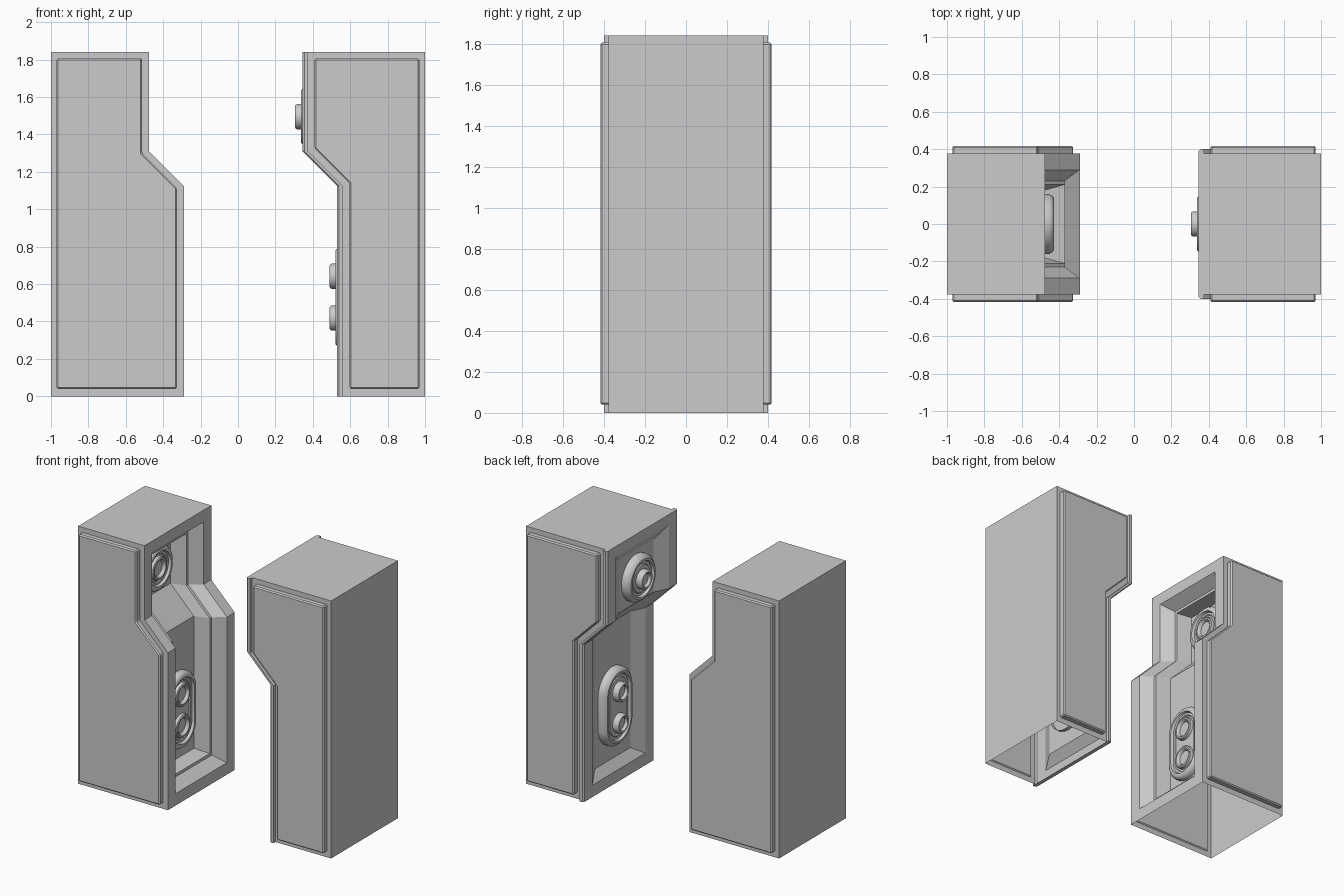
import bpy, bmesh, math

cube = bpy.data.objects.get("Cube")
if cube:
    bpy.data.objects.remove(cube, do_unlink=True)

grey = bpy.data.materials.new("plain_grey")
grey.use_nodes = True
colour = (0.6, 0.6, 0.6, 1)
grey.diffuse_color = colour
grey.node_tree.nodes["Principled BSDF"].inputs["Base Color"].default_value = colour

HEIGHT, BEND_LOW, BEND_HIGH = 1.84, 1.125, 1.31


def finish(bm, name, smooth=False):
    bmesh.ops.recalc_face_normals(bm, faces=bm.faces)
    mesh = bpy.data.meshes.new(name)
    bm.to_mesh(mesh)
    bm.free()
    ob = bpy.data.objects.new(name, mesh)
    bpy.context.collection.objects.link(ob)
    mesh.materials.append(grey)
    if smooth:
        bpy.ops.object.select_all(action='DESELECT')
        ob.select_set(True)
        bpy.context.view_layer.objects.active = ob
        bpy.ops.object.shade_smooth_by_angle(angle=math.radians(35))
    return ob


def bridge(bm, a, b, skip=None):
    n = len(a)
    for i in range(n):
        if i != skip:
            j = (i + 1) % n
            f = bm.faces.new((a[i], a[j], b[j], b[i]))
            if f.calc_area() < 1e-6:
                bm.faces.remove(f)


def cabinet(name, front, back_x, facing, rings):
    """Hollow shell, open underneath; rings are (half width, bottom, top, depth)."""
    bm = bmesh.new()
    loops = []
    for k, (w, low, top, depth) in enumerate(rings):
        zs = (low, BEND_LOW, BEND_HIGH, top)
        pts = [(w, z) for z in zs] + [(-w, z) for z in reversed(zs)]
        loops.append([bm.verts.new((back_x if k == 0 else front(z) - facing * depth, y, z))
                      for y, z in pts])
    for k in range(len(loops) - 1):
        bridge(bm, loops[k], loops[k + 1], skip=7 if k == 0 else None)
    for cap in (loops[0], loops[-1]):
        for i in range(3):
            bm.faces.new((cap[i], cap[i + 1], cap[6 - i], cap[7 - i]))
    return finish(bm, name)


def side_panel(name, front, back_x, facing, inset, shift, side):
    """Bevelled panel that follows the stepped cabinet outline."""
    low, top = 0.04, HEIGHT - 0.035
    back = back_x + facing * 0.03
    outline = [(back, low), (front(low) - facing * inset, low),
               (front(0) - facing * inset, BEND_LOW + shift),
               (front(HEIGHT) - facing * inset, BEND_HIGH + shift),
               (front(HEIGHT) - facing * inset, top), (back, top)]
    bm = bmesh.new()
    face = bm.faces.new([bm.verts.new((x, side * 0.37, z)) for x, z in outline])
    out = bmesh.ops.extrude_face_region(bm, geom=[face])
    moved = [v for v in out["geom"] if isinstance(v, bmesh.types.BMVert)]
    bmesh.ops.translate(bm, verts=moved, vec=(0, side * 0.048, 0))
    ob = finish(bm, name)
    mod = ob.modifiers.new("edge_bevel", 'BEVEL')
    mod.width = 0.008
    mod.segments = 1


def round_part(name, front, facing, z, half_len, rings, count=32):
    """Disc or long oval turned about x; rings are (radius, depth)."""
    bm = bmesh.new()
    loops = []
    for r, depth in rings:
        loop = []
        for i in range(count):
            a = (i + 0.5) * math.tau / count
            dz = r * math.cos(a) + math.copysign(half_len, math.cos(a))
            loop.append(bm.verts.new((front(z) - facing * depth, r * math.sin(a), z + dz)))
        loops.append(loop)
    for a, b in zip(loops, loops[1:]):
        bridge(bm, a, b)
    bm.faces.new(loops[-1])
    finish(bm, name, smooth=True)


def stepped(upper, lower):
    def front(z):
        t = min(1, max(0, (z - BEND_LOW) / (BEND_HIGH - BEND_LOW)))
        return lower + (upper - lower) * t
    return front


socket_front = stepped(-0.475, -0.29)
plug_front = stepped(0.345, 0.53)

# Cabinet shells with their recessed faces
cabinet("socket_cabinet", socket_front, -1, 1, [
    (0.377, 0, HEIGHT, 0), (0.377, 0, HEIGHT, 0), (0.29, 0.085, 1.755, 0),
    (0.23, 0.14, 1.70, 0.08), (0.21, 0.16, 1.68, 0.08), (0.18, 0.18, 1.67, 0.185)])
cabinet("plug_cabinet", plug_front, 1, -1, [
    (0.377, 0, HEIGHT, 0), (0.377, 0, HEIGHT, 0.03), (0.40, 0, HEIGHT, 0.03),
    (0.40, 0, HEIGHT, 0.01), (0.39, 0, HEIGHT, 0), (0.30, 0.085, 1.765, 0),
    (0.20, 0.15, 1.69, 0.05)])

# Raised panels on both sides of each cabinet
for side, label in ((-1, "front"), (1, "back")):
    side_panel("socket_panel_" + label, socket_front, -1, 1, 0.037, -0.012, side)
    side_panel("plug_panel_" + label, plug_front, 1, -1, 0.065, 0.015, side)

# Round and oval base plates
plug_base = [(0.165, 0.08), (0.165, 0.02), (0.155, 0.005), (0.14, -0.008),
             (0.125, -0.008), (0.118, 0.01), (0.10, 0.01), (0.095, 0.003)]
socket_base = [(0.16, 0.20), (0.16, 0.16), (0.15, 0.145), (0.138, 0.137),
               (0.122, 0.137), (0.115, 0.155), (0.10, 0.155), (0.095, 0.162)]
# Hollow plug tips and ringed socket cups
plug_tip = [(0.068, 0.02), (0.068, -0.028), (0.064, -0.036), (0.057, -0.04),
            (0.048, -0.036), (0.044, -0.015)]
socket_cup = [(0.085, 0.17), (0.08, 0.143), (0.074, 0.138), (0.064, 0.138),
              (0.056, 0.145), (0.052, 0.160)]

for label, z, half in (("upper", 1.495, 0), ("lower", 0.53, 0.112)):
    round_part(label + "_plug_base", plug_front, -1, z, half, plug_base)
    round_part(label + "_socket_base", socket_front, 1, z, half, socket_base)
for label, z in (("upper", 1.495), ("middle", 0.642), ("lower", 0.418)):
    round_part(label + "_plug_tip", plug_front, -1, z, 0, plug_tip)
    round_part(label + "_socket_cup", socket_front, 1, z, 0, socket_cup)
